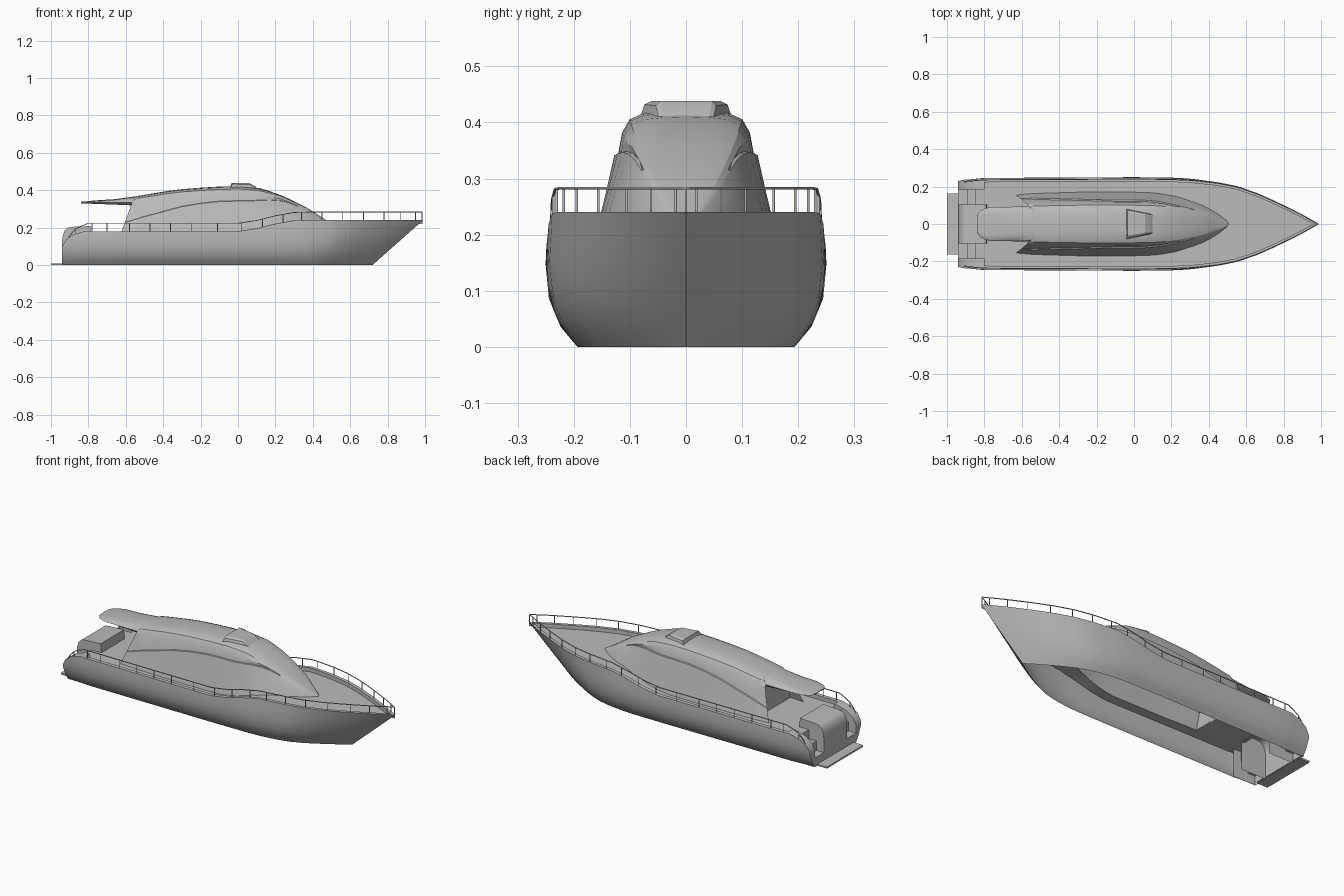
import bpy, bmesh, math
from mathutils import Vector

cube = bpy.data.objects.get("Cube")
if cube:
    bpy.data.objects.remove(cube, do_unlink=True)

# One paint colour
paint = bpy.data.materials.new("light_grey_paint")
paint.use_nodes = True
GREY = (0.5, 0.5, 0.5, 1)
paint.diffuse_color = GREY
paint.node_tree.nodes["Principled BSDF"].inputs["Base Color"].default_value = GREY


def curve_at(table, x):
    """Straight interpolation in a short list of (x, value) pairs."""
    if x <= table[0][0]:
        return table[0][1]
    for (a, p), (b, q) in zip(table, table[1:]):
        if x <= b:
            return p + (q - p) * (x - a) / (b - a)
    return table[-1][1]


def mirrored(name, rows, caps=(), angle=35):
    """Skin rows of points, add cap faces, then copy to the other side."""
    bm = bmesh.new()
    grid = [[bm.verts.new(p) for p in row] for row in rows]
    for r, s in zip(grid, grid[1:]):
        for i in range(len(r) - 1):
            bm.faces.new((r[i], r[i + 1], s[i + 1], s[i]))
    for cap in caps:
        bm.faces.new([bm.verts.new(p) for p in cap])
    copy = bmesh.ops.duplicate(bm, geom=bm.verts[:] + bm.edges[:] + bm.faces[:])["geom"]
    for v in copy:
        if isinstance(v, bmesh.types.BMVert):
            v.co.y = -v.co.y
    bmesh.ops.remove_doubles(bm, verts=bm.verts[:], dist=0.0002)
    bmesh.ops.recalc_face_normals(bm, faces=bm.faces[:])
    mesh = bpy.data.meshes.new(name)
    bm.to_mesh(mesh)
    bm.free()
    ob = bpy.data.objects.new(name, mesh)
    bpy.context.collection.objects.link(ob)
    mesh.materials.append(paint)
    bpy.ops.object.select_all(action="DESELECT")
    ob.select_set(True)
    bpy.context.view_layer.objects.active = ob
    bpy.ops.object.shade_smooth_by_angle(angle=math.radians(angle))
    return ob


# Shape curves along the boat
SHEER = [(-.94, .1), (-.92, .135), (-.88, .163), (-.82, .18), (0, .18), (.1, .195),
         (.2, .22), (.3, .238), (.4, .24), (1, .24)]
BEAM = [(-.94, .232), (-.8, .244), (0, .248), (.2, .246), (.32, .24), (.45, .225),
        (.55, .205), (.66, .167), (.757, .123), (.885, .06), (.99, 0)]
SECTION = [(0, .78), (.035, .9), (.085, .985), (.15, 1.01), (.24, .99)]
STERN, QUARTER, STEP_END, BOW = -.94, .185, -.8, .99
DECK_DROP = .022


def sheer(x):
    return curve_at(SHEER, x)


def beam(x):
    return curve_at(BEAM, x)


def deck_z(x):
    return sheer(x) - DECK_DROP


def hull_point(x, t):
    z = sheer(x) * t
    stem = .72 + .27 * z / .24
    px = x if x < .2 else .2 + (x - .2) * (stem - .2) / (BOW - .2)
    return (px, beam(x) * curve_at(SECTION, z), z)


# Hull sides, open underneath
stations = [STERN, -.92, -.9, -.88, -.85, -.82, STEP_END] + [-.6 + .2 * i for i in range(4)]
stations += [.05 + .05 * i for i in range(19)] + [.97, BOW]
levels = [0, .1, .2, .33, .48, .65, .82, 1]
hull = [[hull_point(x, t) for t in levels] for x in stations]
mirrored("hull", hull)

# Toe rail lip and the low inner bulwark
fore = [x for x in stations if x >= STEP_END]


def rim_inner(x):
    return max(beam(x) * .98 - .016, 0)


mirrored("bulwark", [[hull_point(x, 1), (x - .004, rim_inner(x), sheer(x)),
                      (x - .004, rim_inner(x), deck_z(x))] for x in fore])

# Stern quarters beside the steps
aft = [x for x in stations if x <= STEP_END]
end_cap = hull[0] + [(STERN, QUARTER, sheer(STERN)), (STERN, QUARTER, 0)]
mirrored("stern_quarters", [[hull_point(x, 1), (x, QUARTER, sheer(x)), (x, QUARTER, 0)]
                            for x in aft], [end_cap])

# Cabin shape
CABIN_BEAM = [(-.63, .155), (-.54, .163), (-.3, .17), (.05, .17), (.135, .164), (.22, .149),
              (.3, .125), (.37, .098), (.43, .066), (.48, .032), (.51, 0)]
ROOF = [(-.63, .352), (-.5, .375), (-.38, .395), (-.27, .409), (-.1, .419), (.02, .422),
        (.12, .41), (.2, .385), (.27, .355), (.38, .3), (.47, .24), (.51, .218)]
FLANK = [(0, 1), (.3, .89), (.67, .765), (.85, .67), (.94, .59), (.98, .45), (.995, .24), (1, 0)]
CREASE = [(-.6, .35), (-.5, .46), (-.3, .62), (-.15, .69), (.1, .7), (.25, .84), (.3, .85)]
WALL_X = -.54


def cabin_ring(x, rake=0):
    low, high = deck_z(x), curve_at(ROOF, x)
    crease = curve_at(CREASE, x)
    ledge = .006 if -.55 < x < .28 else 0
    steps = [0, crease * .5, crease, crease + .01, .85 + .03 * (crease > .8), .94, .98, .995, 1]
    ring = []
    for i, t in enumerate(steps):
        y = curve_at(CABIN_BEAM, x) * curve_at(FLANK, t)
        y -= ledge if i == 3 else 0
        ring.append((x + rake * t, max(y, 0), low + (high - low) * t))
    return ring


cabin_x = [WALL_X, -.5, -.44, -.38, -.3, -.2, -.1, 0, .06, .12, .17, .22, .27, .32, .37, .42,
           .46, .49, .51]
wall = cabin_ring(WALL_X)
cabin = [cabin_ring(-.63, .07)] + [cabin_ring(x) for x in cabin_x]
mirrored("cabin", cabin, [wall + [(WALL_X, 0, wall[0][2])]], 25)

# Roof overhang behind the cabin
OVER_BEAM = [(-.84, .045), (-.825, .068), (-.8, .082), (-.76, .092), (-.66, .092), (-.53, .096)]
OVER_TOP = [(-.84, .338), (-.72, .349), (-.63, .353), (-.5, .374)]
overhang = []
for x in [p[0] for p in OVER_BEAM]:
    w, top = curve_at(OVER_BEAM, x), curve_at(OVER_TOP, x)
    low = curve_at([(-.84, .329), (-.7, .325), (-.57, .317)], x)
    overhang.append([(x, 0, low + .004), (x, w * .85, low), (x, w, low + (top - low) * .35),
                     (x, w * .9, low + (top - low) * .72), (x, w * .6, top - .003), (x, 0, top)])
mirrored("roof_overhang", overhang, [overhang[0]], 40)

# Decks, left open below the cabin
deck_x = sorted(set(fore + [WALL_X, WALL_X + .002, .509, .511] + cabin_x))
deck = []
for x in deck_x:
    inner = curve_at(CABIN_BEAM, x) * .99 if WALL_X < x < .51 else 0
    edge = rim_inner(x)
    deck.append([(x - .004, min(inner, edge), deck_z(x)), (x - .004, edge, deck_z(x))])
mirrored("deck", deck)

# Roof hatch scoop
scoop_top = [(-.035, 0, .438), (-.035, .062, .438), (-.03, .074, .432), (-.042, .081, .412)]
scoop_mid = [(.06, 0, .438), (.06, .046, .438), (.066, .054, .43), (.075, .06, .4)]
scoop_low = [(.09, 0, .42), (.09, .044, .421), (.092, .05, .415), (.095, .056, .395)]
scoop_foot = [(.11, 0, .4), (.108, .04, .402), (.105, .048, .4), (.1, .05, .39)]
mirrored("roof_hatch", [scoop_top, scoop_mid, scoop_low, scoop_foot],
         [scoop_top + [(-.042, 0, .412)]], 20)

# Stern seat block with a rounded back
BLOCK = .105
back = [(STERN, 0), (STERN, .13), (-.936, .16), (-.926, .185), (-.908, .2), (-.88, .204),
        (-.79, .208), (-.785, .155)]
side = [(x, BLOCK, z) for x, z in back]
mirrored("stern_seat", [[(x, 0, z) for x, z in back], side],
         [side + [(-.785, BLOCK, 0)]])

# Boarding steps on both sides of the seat
rise, run = deck_z(STEP_END) / 3, (STEP_END - STERN) / 3
treads = [(STERN, 0)]
for i in range(3):
    x = STERN + i * run
    treads += [(x, (i + 1) * rise), (x + run, (i + 1) * rise)]
mirrored("boarding_steps", [[(x, y, z) for x, z in treads] for y in (BLOCK, QUARTER)])

# Swim platform
TIP, EDGE, THICK = -1, .163, .009
outline = [(STERN + .005, 0), (TIP, 0), (TIP, EDGE), (STERN + .005, EDGE)]
bottom = [(x, y, 0) for x, y in outline]
top = [(x, y, THICK) for x, y in outline]
mirrored("swim_platform", [bottom[1:], top[1:]], [bottom, top])

# Guard rail and its posts
rail = bpy.data.curves.new("guard_rail", "CURVE")
rail.dimensions = "3D"
rail.bevel_depth = .0025
rail.bevel_resolution = 1
rail.use_fill_caps = True


def tube(points):
    spline = rail.splines.new("POLY")
    spline.points.add(len(points) - 1)
    for p, co in zip(spline.points, points):
        p.co = (*co, 1)


def rail_y(x):
    return max(beam(x) * .985 - .004, 0)


def rail_z(x):
    return sheer(x) + curve_at([(-.91, .0), (-.87, .025), (-.8, .043), (1, .043)], x)


rail_x = [-.91, -.89, -.87, -.84] + [x for x in stations if STEP_END <= x < .98] + [.983]
half = [Vector((x, rail_y(x), rail_z(x))) for x in rail_x]
tube(half + [Vector((p.x, -p.y, p.z)) for p in reversed(half)])
posts = [-.87, -.78, -.7, -.58, -.47, -.36, -.25, -.11, .02, .13, .24, .34, .45, .56, .67,
         .78, .87, .95, .983]
for x in posts:
    for s in (-1, 1):
        y = s * rail_y(x)
        tube([(x, y, sheer(x) - .004), (x, y, rail_z(x))])
rail.materials.append(paint)
bpy.context.collection.objects.link(bpy.data.objects.new("guard_rail", rail))
